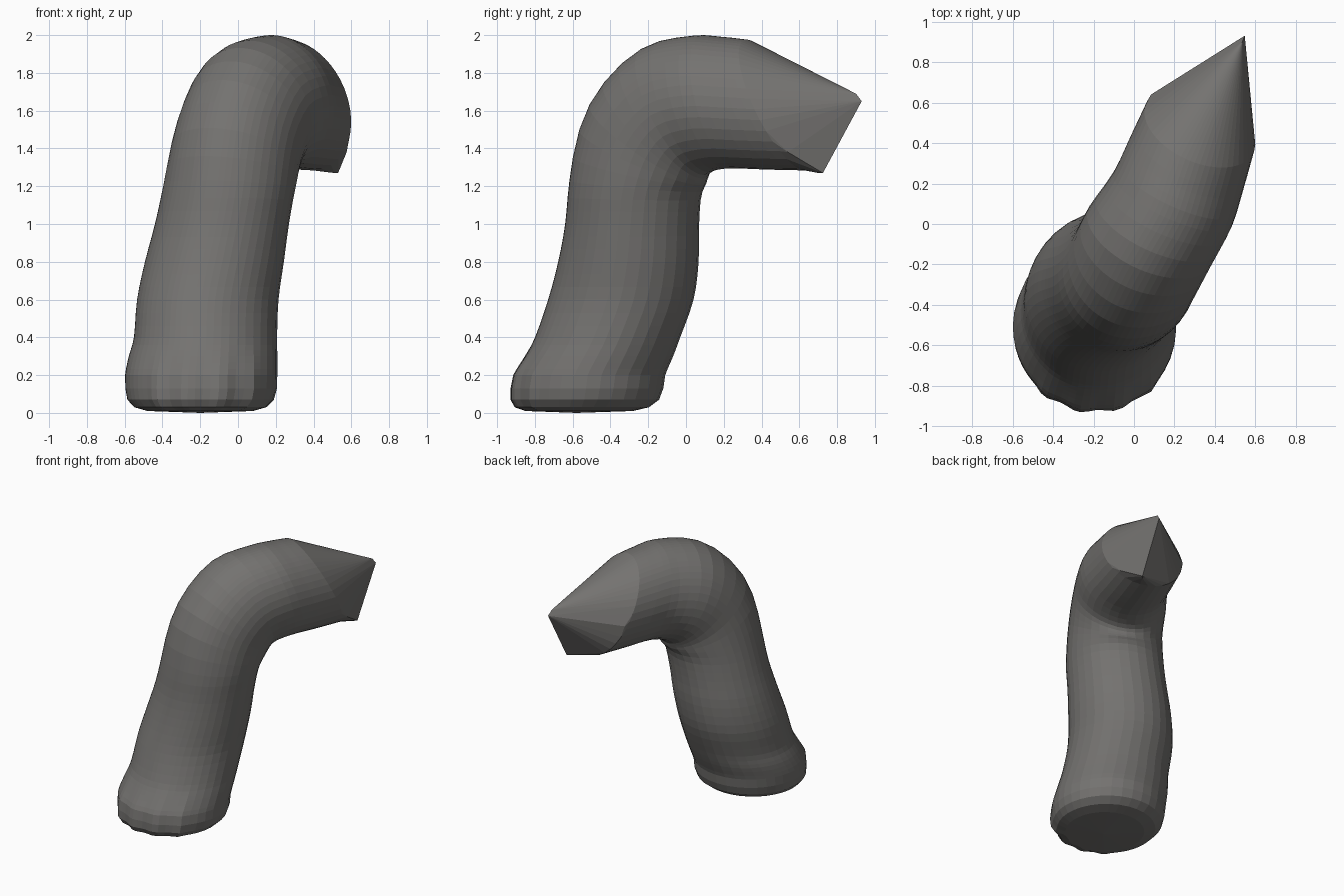
import bpy, bmesh, math
from mathutils import Vector

if "Cube" in bpy.data.objects:
    bpy.data.objects.remove(bpy.data.objects["Cube"])

SEG, SUB = 44, 3
BEND = Vector((0.42, 0.907, 0))      # heading of the bent upper part
SIDE = Vector((0.907, -0.42, 0))
UP = Vector((0, 0, 1))

# Sections: centre x, y, z, tilt in degrees, half width, half depth
SECTIONS = [
    (-0.200, -0.560, 0.010, 0, 0.280, 0.280),
    (-0.200, -0.545, 0.030, 0, 0.350, 0.350),
    (-0.198, -0.530, 0.070, 0, 0.388, 0.388),
    (-0.195, -0.520, 0.130, 0, 0.402, 0.400),
    (-0.195, -0.510, 0.200, 0, 0.404, 0.400),
    (-0.185, -0.460, 0.300, 0, 0.394, 0.392),
    (-0.172, -0.415, 0.400, 0, 0.378, 0.386),
    (-0.160, -0.345, 0.600, 0, 0.372, 0.388),
    (-0.125, -0.305, 0.800, 0, 0.367, 0.373),
    (-0.085, -0.285, 1.000, 0, 0.355, 0.355),
    (-0.045, -0.265, 1.200, 5, 0.348, 0.355),
    (0.005, -0.200, 1.430, 35, 0.335, 0.376),
    (0.080, -0.060, 1.595, 63, 0.335, 0.378),
    (0.190, 0.120, 1.645, 75, 0.322, 0.364),
    (0.260, 0.300, 1.640, 70, 0.308, 0.374),
    (0.325, 0.475, 1.630, 64, 0.292, 0.385),
]


def blend(a, b, c, d, t):
    """Smooth curve through the sections."""
    return [0.5 * (2 * q + (r - p) * t + (2 * p - 5 * q + 4 * r - s) * t * t
                   + (3 * q - p - 3 * r + s) * t ** 3)
            for p, q, r, s in zip(a, b, c, d)]


def toe_bump(angle_deg, z):
    """Four rounded toes along the front of the paw."""
    if not -50 < angle_deg < 56 or z > 0.4:
        return 1.0
    fade = min(1, (angle_deg + 50) / 12, (56 - angle_deg) / 12)
    wave = math.cos(2 * math.pi * (angle_deg + 11) / 27)
    return 1 + fade * (1 - z / 0.4) * (0.025 + 0.03 * wave)


def add_ring(bm, section):
    x, y, z, tilt, w, d = section
    tilt = math.radians(tilt)
    depth = BEND * math.cos(tilt) - UP * math.sin(tilt)
    ring = []
    # denser points on the front, where the toes are
    for i in range(SEG):
        s = 2 * math.pi * i / SEG
        a = s - 0.4 * math.sin(s)        # 0 = front
        world = a - math.atan2(BEND.x, BEND.y)
        world = (world + math.pi) % (2 * math.pi) - math.pi
        off = SIDE * (w * math.sin(a)) - depth * (d * math.cos(a))
        k = toe_bump(math.degrees(math.atan2(off.x, -off.y)), z)
        ring.append(bm.verts.new(Vector((x, y, z)) + off * k))
    return ring


bm = bmesh.new()

# Paw and shaft: one lofted skin
path = []
n = len(SECTIONS)
for i in range(n - 1):
    steps = 1 if i < 4 else SUB
    for k in range(steps):
        path.append(blend(SECTIONS[max(i - 1, 0)], SECTIONS[i], SECTIONS[i + 1],
                          SECTIONS[min(i + 2, n - 1)], k / steps))
path.append(SECTIONS[-1])
rings = [add_ring(bm, s) for s in path]
for lo, hi in zip(rings, rings[1:]):
    for j in range(SEG):
        m = (j + 1) % SEG
        bm.faces.new((lo[j], lo[m], hi[m], hi[j]))

# Sole
sole = bm.verts.new((-0.2, -0.58, 0))
for j in range(SEG):
    bm.faces.new((sole, rings[0][(j + 1) % SEG], rings[0][j]))

# Faceted pointed stump closing the upper end
tips = [bm.verts.new(p) for p in ((0.547, 0.930, 1.65), (0.535, 0.90, 1.69),
                                  (0.530, 0.725, 1.27), (0.510, 0.70, 1.27),
                                  (0.575, 0.54, 1.38), (0.085, 0.64, 1.58))]
before = set(bm.faces)
bmesh.ops.convex_hull(bm, input=rings[-1] + tips)
end = set(rings[-1])
inner = [f for f in bm.faces if f not in before and all(v in end for v in f.verts)]
bmesh.ops.delete(bm, geom=inner, context='FACES_ONLY')
bmesh.ops.recalc_face_normals(bm, faces=bm.faces[:])

mesh = bpy.data.meshes.new("paw_leg")
bm.to_mesh(mesh)
bm.free()
leg = bpy.data.objects.new("paw_leg", mesh)
bpy.context.collection.objects.link(leg)

fur = bpy.data.materials.new("dark_grey")
fur.diffuse_color = (0.175, 0.170, 0.163, 1)
fur.use_nodes = True
fur.node_tree.nodes["Principled BSDF"].inputs["Base Color"].default_value = fur.diffuse_color
mesh.materials.append(fur)
